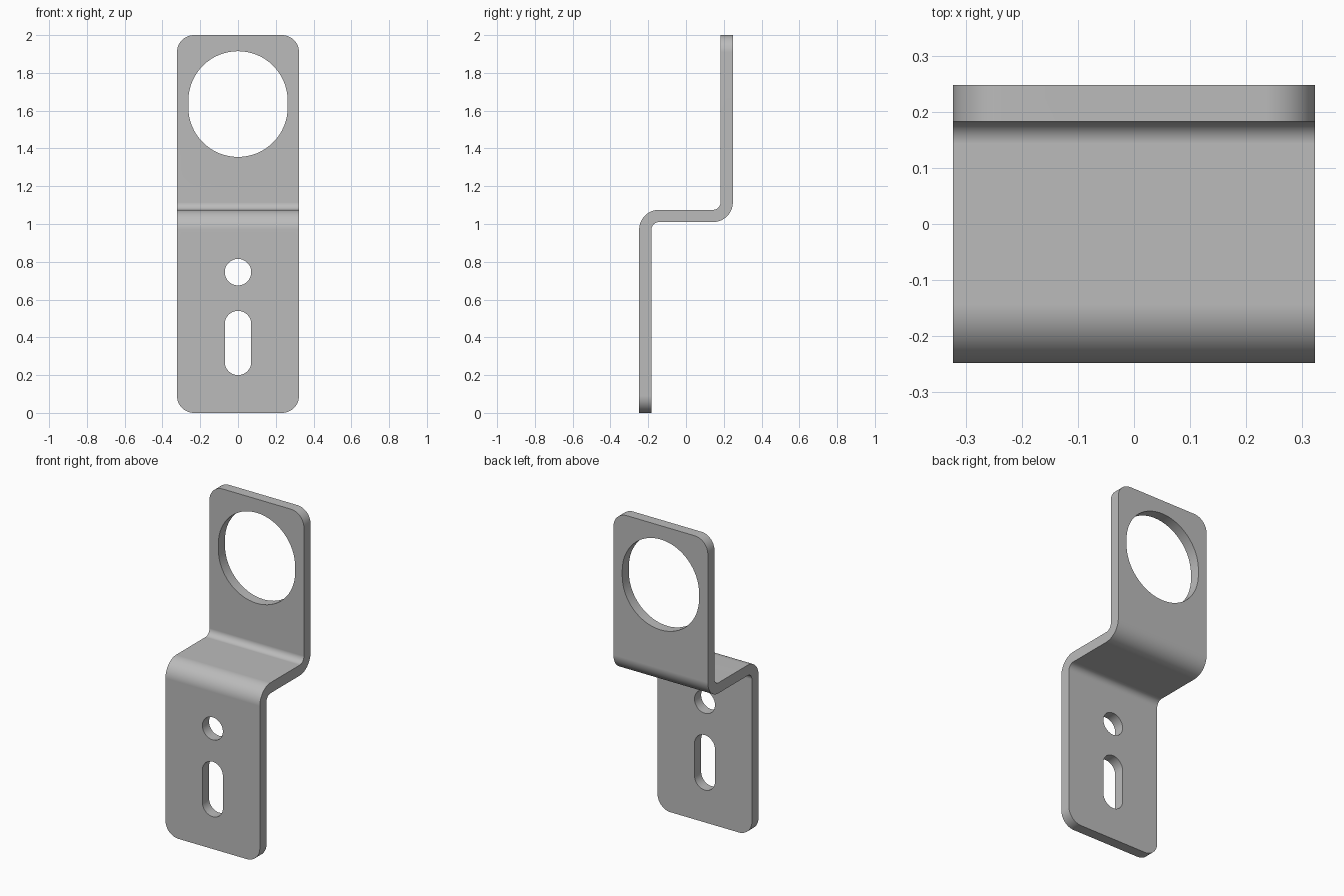
import bpy
import bmesh
import math

cube = bpy.data.objects.get("Cube")
if cube:
    bpy.data.objects.remove(cube, do_unlink=True)

HALF_W, HALF_D, HEIGHT = 0.323, 0.248, 2.0
THICK, INNER_R = 0.065, 0.04
OUTER_R = THICK + INNER_R
SHELF_TOP = 1.075
SHELF_LOW = SHELF_TOP - THICK

steel = bpy.data.materials.new("grey steel")
steel.use_nodes = True
colour = (0.5, 0.5, 0.5, 1)
steel.diffuse_color = colour
steel.node_tree.nodes["Principled BSDF"].inputs["Base Color"].default_value = colour


def arc(cx, cy, r, start, end, steps):
    """Points along an arc, angles in degrees."""
    angles = [math.radians(start + (end - start) * i / steps) for i in range(steps + 1)]
    return [(cx + r * math.cos(a), cy + r * math.sin(a)) for a in angles]


def prism(name, outline, place, direction):
    """Extrude a closed 2D outline along a direction."""
    bm = bmesh.new()
    face = bm.faces.new([bm.verts.new(place(u, v)) for u, v in outline])
    result = bmesh.ops.extrude_face_region(bm, geom=[face])
    moved = [g for g in result["geom"] if isinstance(g, bmesh.types.BMVert)]
    bmesh.ops.translate(bm, verts=moved, vec=direction)
    bmesh.ops.recalc_face_normals(bm, faces=bm.faces)
    mesh = bpy.data.meshes.new(name)
    bm.to_mesh(mesh)
    bm.free()
    mesh.materials.append(steel)
    obj = bpy.data.objects.new(name, mesh)
    bpy.context.collection.objects.link(obj)
    return obj


def front_prism(name, outline):
    return prism(name, outline, lambda x, z: (x, -0.5, z), (0, 1, 0))


def slot(r, low, high):
    """Upright slot; a round hole when its height is twice the radius."""
    bottom, top = low + r, high - r
    upper = arc(0, top, r, 0, 180, 32)
    lower = arc(0, bottom, r, 180, 360, 32)
    return upper + lower if top - bottom > 0.001 else upper + lower[1:-1]


# Bent strip: lower plate, shelf and upper plate in one side profile
y, inner = HALF_D, HALF_D - THICK
profile = [(-y, 0), (-inner, 0)]
profile += arc(-inner + INNER_R, SHELF_LOW - INNER_R, INNER_R, 180, 90, 10)
profile += arc(y - OUTER_R, SHELF_LOW + OUTER_R, OUTER_R, -90, 0, 14)
profile += [(y, HEIGHT), (inner, HEIGHT)]
profile += arc(inner - INNER_R, SHELF_TOP + INNER_R, INNER_R, 0, -90, 10)
profile += arc(-y + OUTER_R, SHELF_TOP - OUTER_R, OUTER_R, 90, 180, 14)
bracket = prism("offset_bracket", profile,
                lambda a, b: (-HALF_W, a, b), (2 * HALF_W, 0, 0))

# Rounded front outline that trims the four end corners
r = 0.09
outline = []
for i, (sx, top) in enumerate([(1, 1), (-1, 1), (-1, 0), (1, 0)]):
    cz = HEIGHT - r if top else r
    outline += arc(sx * (HALF_W - r), cz, r, 90 * i, 90 * i + 90, 12)
trim = front_prism("corner_trim", outline)

# Holes: large opening, round screw hole, adjustment slot
cutters = [(trim, 'INTERSECT')]
for name, shape in [("large_opening", slot(0.263, 1.355, 1.915)),
                    ("screw_hole", slot(0.07, 0.675, 0.815)),
                    ("adjustment_slot", slot(0.07, 0.2, 0.54))]:
    cutters.append((front_prism(name, shape), 'DIFFERENCE'))

for cutter, operation in cutters:
    mod = bracket.modifiers.new(cutter.name, 'BOOLEAN')
    mod.object, mod.operation, mod.solver = cutter, operation, 'EXACT'

# Bake the cuts, then drop the cutters
graph = bpy.context.evaluated_depsgraph_get()
baked = bpy.data.meshes.new_from_object(bracket.evaluated_get(graph))
bracket.modifiers.clear()
bracket.data = baked
for cutter, _ in cutters:
    bpy.data.objects.remove(cutter, do_unlink=True)

# Smooth bends with crisp edges
bpy.ops.object.select_all(action='DESELECT')
bracket.select_set(True)
bpy.context.view_layer.objects.active = bracket
bpy.ops.object.shade_smooth_by_angle(angle=math.radians(30))
weighted = bracket.modifiers.new("flat_face_normals", 'WEIGHTED_NORMAL')
weighted.keep_sharp = True
